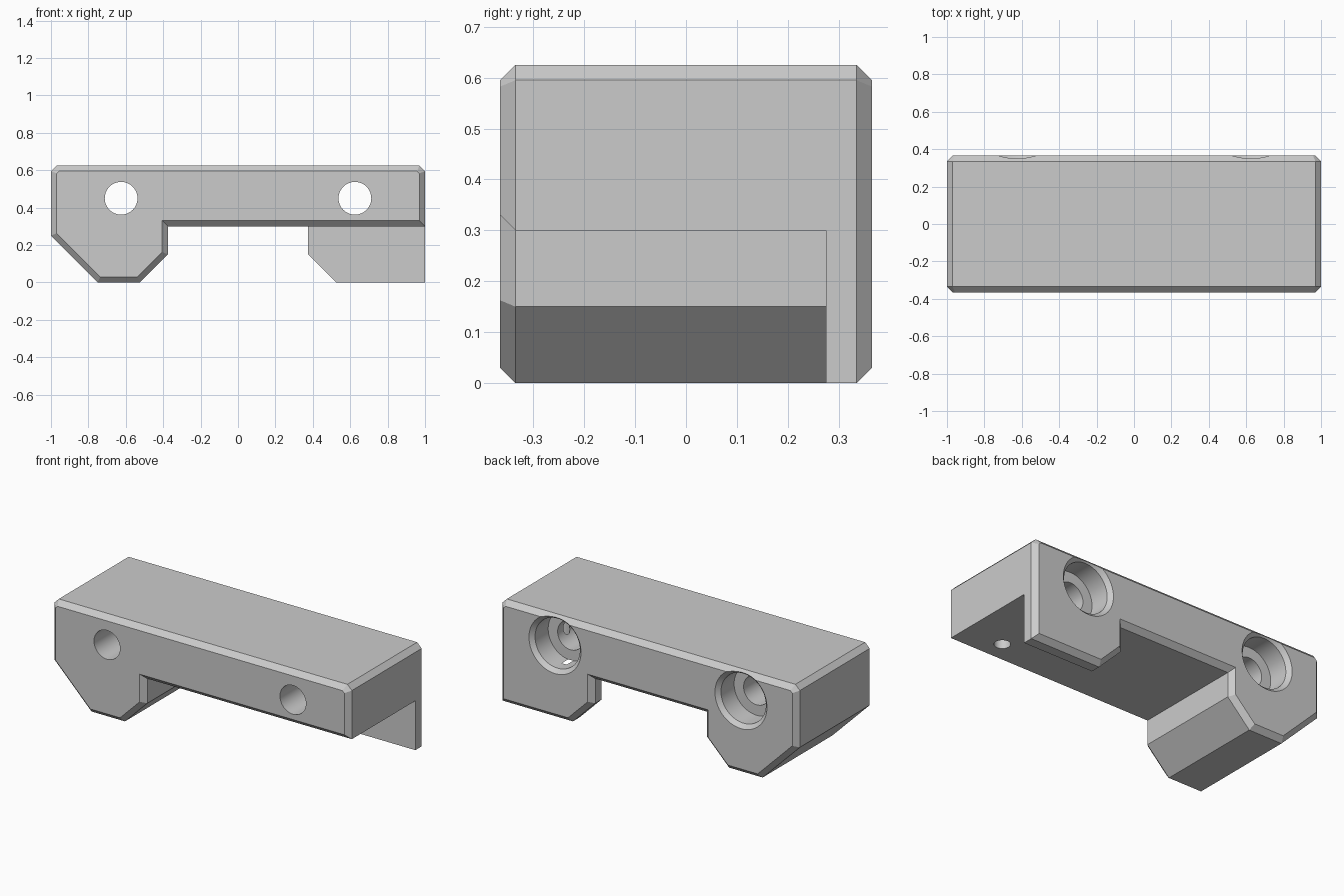
import bpy, bmesh, math
from mathutils import Vector

if "Cube" in bpy.data.objects:
    bpy.data.objects.remove(bpy.data.objects["Cube"])

grey = bpy.data.materials.new("plain_grey")
grey.diffuse_color = (0.6, 0.6, 0.6, 1)
grey.use_nodes = True
grey.node_tree.nodes["Principled BSDF"].inputs["Base Color"].default_value = grey.diffuse_color

CH = 0.03  # chamfer size

# Full cross-section with both feet (x, z), counter-clockwise
FULL = [(-1, .595), (-1, .25), (-.75, 0), (-.525, 0), (-.375, .15), (-.375, .3),
        (.375, .3), (.375, .15), (.525, 0), (1, 0), (1, .3), (1, .595),
        (.97, .625), (-.97, .625)]
FOOT = [7, 8, 9]  # points that exist only on the rear plate foot
FRONT_IDS = [i for i in range(len(FULL)) if i not in FOOT]


def inset(points, d):
    """Offset a counter-clockwise outline inwards by d."""
    pts, out = [Vector(p) for p in points], []
    for i, p in enumerate(pts):
        a = (p - pts[i - 1]).normalized()
        b = (pts[(i + 1) % len(pts)] - p).normalized()
        na, nb = Vector((-a.y, a.x)), Vector((-b.y, b.x))
        out.append(p + (na + nb) * d / (1 + na.dot(nb)))
    return out


def finish(name, bm):
    bmesh.ops.recalc_face_normals(bm, faces=bm.faces)
    me = bpy.data.meshes.new(name)
    bm.to_mesh(me)
    bm.free()
    ob = bpy.data.objects.new(name, me)
    bpy.context.collection.objects.link(ob)
    me.materials.append(grey)
    return ob


def lathe(name, profile, centre, vertical=False, seg=64):
    """Closed round cutter from (position, radius) pairs along y, or z if vertical."""
    bm = bmesh.new()
    rings = []
    for t, r in profile:
        ring = []
        for k in range(seg):
            a = 2 * math.pi * k / seg
            u, v = r * math.cos(a), r * math.sin(a)
            co = (centre[0] + u, centre[1] + v, t) if vertical else \
                 (centre[0] + u, t, centre[1] + v)
            ring.append(bm.verts.new(co))
        rings.append(ring)
    for a, b in zip(rings, rings[1:]):
        for k in range(seg):
            n = (k + 1) % seg
            bm.faces.new((a[k], a[n], b[n], b[k]))
    bm.faces.new(rings[0])
    bm.faces.new(rings[-1])
    ob = finish(name, bm)
    ob.hide_render = True
    return ob


# Clamp body: bar with a full-length left foot and a thin rear right foot
bm = bmesh.new()


def ring(points, y):
    return [bm.verts.new((p[0], y, p[1])) for p in points]


def skin(a, b):
    for i in range(len(a)):
        j = (i + 1) % len(a)
        bm.faces.new((a[i], a[j], b[j], b[i]))


front = [FULL[i] for i in FRONT_IDS]
r0 = ring(inset(front, CH), -.365)
r1 = ring(front, -.335)
r2 = ring(FULL, .275)
r3 = ring(FULL, .335)
r4 = ring(inset(FULL, CH), .365)
skin(r0, r1)
skin(r1, [r2[i] for i in FRONT_IDS])
bm.faces.new([r2[i] for i in range(6, 11)])  # front of the rear foot
skin(r2, r3)
skin(r3, r4)
bm.faces.new(r0)
bm.faces.new(r4)
body = finish("clamp_body", bm)

# Counterbored bolt holes and small blind holes in the underside
bolt = [(-.5, .0875), (.215, .0875), (.215, .151), (.341, .151), (.40, .21)]
cutters = [lathe("bolt_cutter", bolt, (s * .625, .45)) for s in (-1, 1)]
cutters += [lathe("pin_cutter", [(.2, .045), (.5, .045)], (.745, y), True, 32)
            for y in (-.21, .13)]

bpy.context.view_layer.objects.active = body
for c in cutters:
    m = body.modifiers.new("cut", 'BOOLEAN')
    m.operation = 'DIFFERENCE'
    m.solver = 'EXACT'
    m.object = c
    bpy.ops.object.modifier_apply(modifier=m.name)
    bpy.data.objects.remove(c, do_unlink=True)

# Smooth bores, crisp flat faces
bpy.ops.object.select_all(action='DESELECT')
body.select_set(True)
bpy.ops.object.shade_smooth_by_angle(angle=math.radians(20))
